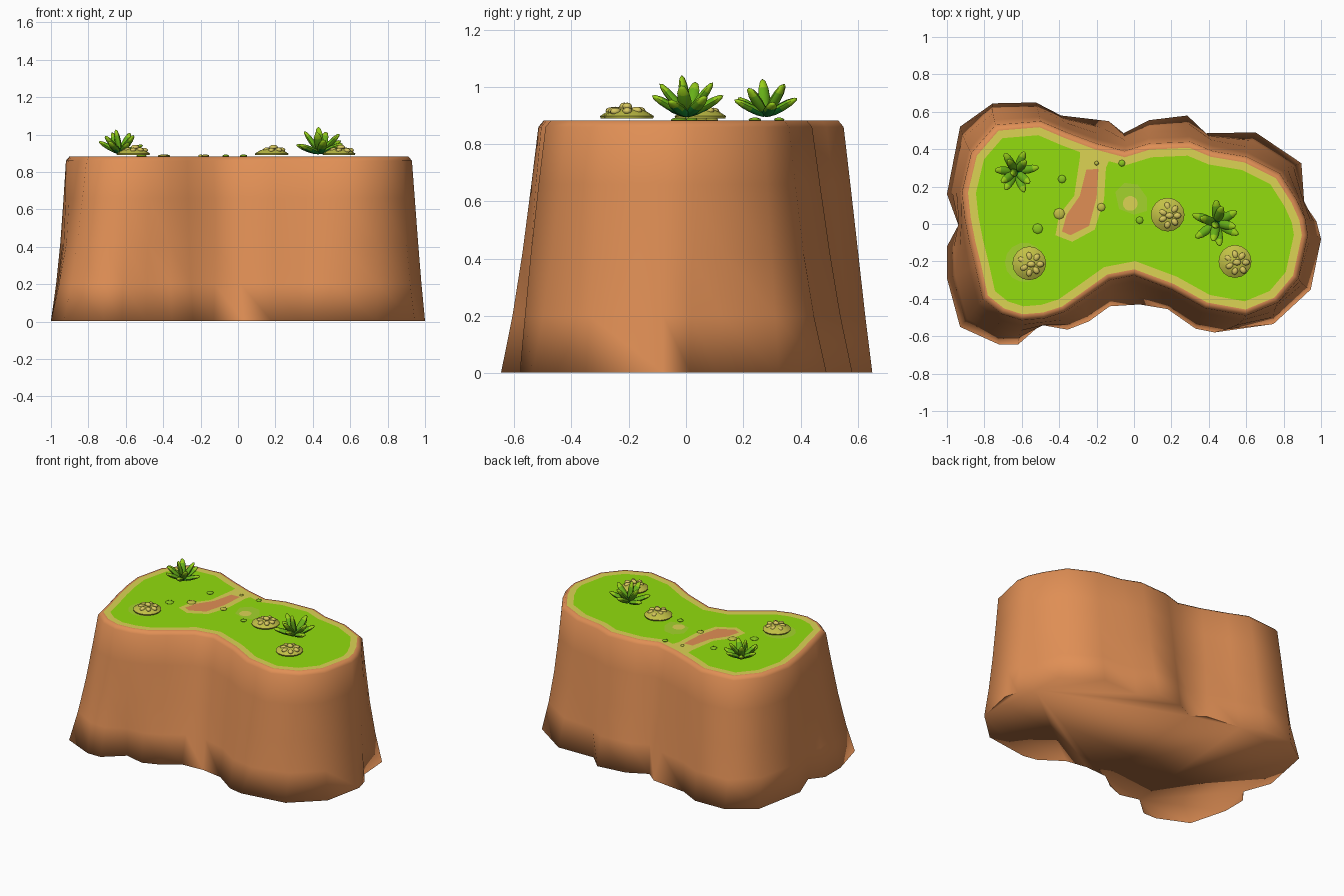
import bpy, bmesh, math, random
from mathutils import Vector, Matrix

if "Cube" in bpy.data.objects:
    bpy.data.objects.remove(bpy.data.objects["Cube"])

random.seed(4)
TOP = 0.882


def srgb(r, g, b):
    return [((c / 255 + 0.055) / 1.055) ** 2.4 if c > 10 else c / 255 / 12.92 for c in (r, g, b)] + [1]


def material(name, *rgb):
    m = bpy.data.materials.new(name)
    m.diffuse_color = srgb(*rgb)
    m.use_nodes = True
    m.node_tree.nodes["Principled BSDF"].inputs["Base Color"].default_value = m.diffuse_color
    return m


rock = material("orange rock", 224, 143, 85)
straw = material("dry yellow grass", 220, 212, 84)
grass = material("bright grass", 146, 220, 14)
pale = material("pale worn grass", 164, 212, 44)
leaf_dark = material("dark leaf", 24, 140, 50)
leaf_mid = material("middle leaf", 104, 178, 24)
leaf_light = material("light leaf", 152, 206, 26)
khaki = material("khaki mound", 194, 192, 70)
pebble = material("sandy pebble", 216, 200, 96)
moss = material("mossy pebble", 138, 200, 30)


def finish(name, bm, mats, angle=55):
    me = bpy.data.meshes.new(name)
    bm.to_mesh(me)
    bm.free()
    for m in mats:
        me.materials.append(m)
    ob = bpy.data.objects.new(name, me)
    bpy.context.collection.objects.link(ob)
    bpy.ops.object.select_all(action='DESELECT')
    ob.select_set(True)
    bpy.context.view_layer.objects.active = ob
    bpy.ops.object.shade_smooth_by_angle(angle=math.radians(angle))
    return ob


# Cliff outline: foot x, y and matching rim x, y, clockwise seen from above
outline = [
    (1.0, -.08, .93, -.06), (.945, -.35, .88, -.29), (.745, -.535, .77, -.42),
    (.43, -.58, .60, -.49), (.33, -.56, .38, -.45), (.18, -.455, .20, -.35),
    (.03, -.43, 0, -.275), (-.13, -.44, -.13, -.30), (-.24, -.52, -.27, -.40),
    (-.355, -.565, -.37, -.47), (-.49, -.53, -.48, -.505), (-.62, -.645, -.60, -.515),
    (-.72, -.645, -.71, -.48), (-.93, -.55, -.81, -.40), (-1, -.29, -.85, -.22),
    (-1, -.12, -.88, -.10), (-.93, -.03, -.905, .03), (-1, .16, -.92, .17),
    (-.93, .52, -.87, .38), (-.755, .645, -.74, .53), (-.525, .65, -.50, .55),
    (-.39, .58, -.36, .49), (-.135, .55, -.20, .43), (-.055, .485, -.05, .39),
    (.08, .555, .08, .43), (.285, .58, .30, .44), (.38, .485, .42, .39),
    (.65, .49, .60, .36), (.895, .325, .78, .27), (.91, .11, .87, .13),
    (.975, .015, .915, .03)]
n = len(outline)
foot = [Vector(p[:2]) for p in outline]
rim = [Vector(p[2:]) for p in outline]
flare = [f - r for f, r in zip(foot, rim)]
soft = [(flare[i - 1] + flare[i] + flare[(i + 1) % n]) / 3 for i in range(n)]

# Cliff: ragged foot fading into a smooth wall, then banded top
bm = bmesh.new()
rings = []
for z, raw, smooth in [(.004, 1, 0), (.2, .45, .3), (.42, .1, .4), (.66, 0, .23), (.86, 0, 0)]:
    rings.append([bm.verts.new((*(rim[i] + flare[i] * raw + soft[i] * smooth), z)) for i in range(n)])
for a, b in zip(rings, rings[1:]):
    for i in range(n):
        j = (i + 1) % n
        bm.faces.new((a[i], a[j], b[j], b[i]))
bm.faces.new(rings[0])
top = bm.faces.new(rings[-1])
bmesh.ops.recalc_face_normals(bm, faces=bm.faces[:])
for width, lift, band in [(.018, TOP - .86, 0), (.014, 0, 0), (.042, 0, 1)]:
    res = bmesh.ops.inset_region(bm, faces=[top], thickness=width, use_even_offset=True)
    for v in top.verts:
        v.co.z += lift
    for f in res['faces']:
        f.material_index = band
top.material_index = 2
cliff = finish("cliff", bm, [rock, straw, grass])

# Hollows between the buttresses roll softly under the foot
buttress = {0, 3, 5, 6, 8, 10, 16, 18, 21, 22, 25, 28}
for e in cliff.data.edges:
    a, b = sorted(e.vertices)
    if b < n and b - a == 1:
        e.use_edge_sharp = a in buttress


# Flat patches on the grass
def patch(name, pts, z, mat):
    bm = bmesh.new()
    f = bm.faces.new([bm.verts.new((x, y, z)) for x, y in pts])
    f.normal_update()
    if f.normal.z < 0:
        f.normal_flip()
    finish(name, bm, [mat])


def circle(x, y, r, k=14):
    return [(x + r * math.cos(i * math.tau / k), y + r * math.sin(i * math.tau / k)) for i in range(k)]


patch("dirt_border", [(-.29, .35), (-.29, .41), (-.12, .37), (-.15, .30), (-.16, .13), (-.21, -.03),
                      (-.33, -.095), (-.42, -.06), (-.40, .05), (-.32, .15)], TOP + .003, straw)
patch("dirt_patch", [(-.255, .29), (-.19, .295), (-.20, .14), (-.24, -.01), (-.34, -.06),
                     (-.385, -.04), (-.36, .05), (-.29, .15)], TOP + .005, rock)
patch("worn_patch_middle", [(-.10, .17), (-.05, .22), (.02, .21), (.07, .14), (.07, .07),
                            (0, .05), (-.08, .08)], TOP + .002, pale)
patch("worn_spot_middle", circle(-.02, .11, .04), TOP + .004, straw)
patch("worn_patch_left", circle(-.585, -.205, .105), TOP + .002, pale)


# Blobs are squashed spheres used for leaves, mounds and pebbles
def blob(bm, matrix, index=0, u=8, v=6):
    verts = bmesh.ops.create_uvsphere(bm, u_segments=u, v_segments=v, radius=1, matrix=matrix)['verts']
    for f in {f for w in verts for f in w.link_faces}:
        f.material_index = index


# Leafy plants: fat leaves fanning out from a centre
def plant(name, x, y, size, turn):
    bm = bmesh.new()
    for count, tilt, length in [(6, 66, .135), (4, 40, .14), (1, 10, .135)]:
        for i in range(count):
            spin = turn + i * math.tau / count + tilt + random.uniform(-.2, .2)
            lean = math.radians(tilt + random.uniform(-7, 7))
            blob(bm, Matrix.Rotation(spin, 4, 'Z') @ Matrix.Rotation(lean, 4, 'Y')
                 @ Matrix.Translation((0, 0, length / 2))
                 @ Matrix.Diagonal((.015, .023, length / 2, 1)))
    for f in bm.faces:
        c = f.calc_center_median()
        f.material_index = 0 if c.length < .05 or c.z < .02 else 1 if c.length < .09 else 2
    bmesh.ops.transform(bm, verts=bm.verts[:], matrix=Matrix.Translation((x, y, TOP + .016))
                        @ Matrix.Scale(size, 4))
    finish(name, bm, [leaf_dark, leaf_mid, leaf_light])


plant("left_plant", -.63, .28, .98, 0)
plant("right_plant", .44, .005, 1.07, .5)


# Mounds: low cones topped by a cluster of pebbles
def mound(name, x, y, r):
    bm = bmesh.new()
    place = Matrix.Translation((x, y, TOP + .012))
    rows = [[bm.verts.new(place @ Vector((px, py, z))) for px, py in circle(0, 0, r * k, 16)]
            for k, z in [(.97, -.004), (1, .004), (.75, .018), (.45, .03)]]
    for a, b in zip(rows, rows[1:]):
        for i in range(16):
            bm.faces.new((a[i], a[(i + 1) % 16], b[(i + 1) % 16], b[i]))
    bm.faces.new(rows[-1])
    bm.faces.new(rows[0][::-1])
    for i in range(8):
        a, d = i * math.tau / 7, (0 if i == 7 else r * random.uniform(.42, .6))
        px, py = d * math.cos(a) + .01, d * math.sin(a) - .005
        blob(bm, place @ Matrix.Translation((px, py, .038 - .35 * d)) @ Matrix.Rotation(a, 4, 'Z')
             @ Matrix.Diagonal((.023, .017, .013, 1)), 1)
    finish(name, bm, [khaki, pebble])


mound("middle_mound", .18, .05, .09)
mound("left_mound", -.56, -.21, .09)
mound("right_mound", .54, -.2, .088)

# Loose flat pebbles
for i, (x, y, r, m) in enumerate([
        (-.385, .24, .022, moss), (-.40, .055, .03, khaki), (-.515, -.025, .028, moss),
        (-.175, .09, .022, khaki), (.03, .02, .02, moss), (-.065, .325, .018, moss),
        (-.20, .325, .012, khaki)]):
    bm = bmesh.new()
    blob(bm, Matrix.Translation((x, y, TOP + .003)) @ Matrix.Diagonal((r, r, .008, 1)))
    finish(f"loose_pebble_{i + 1}", bm, [m])
